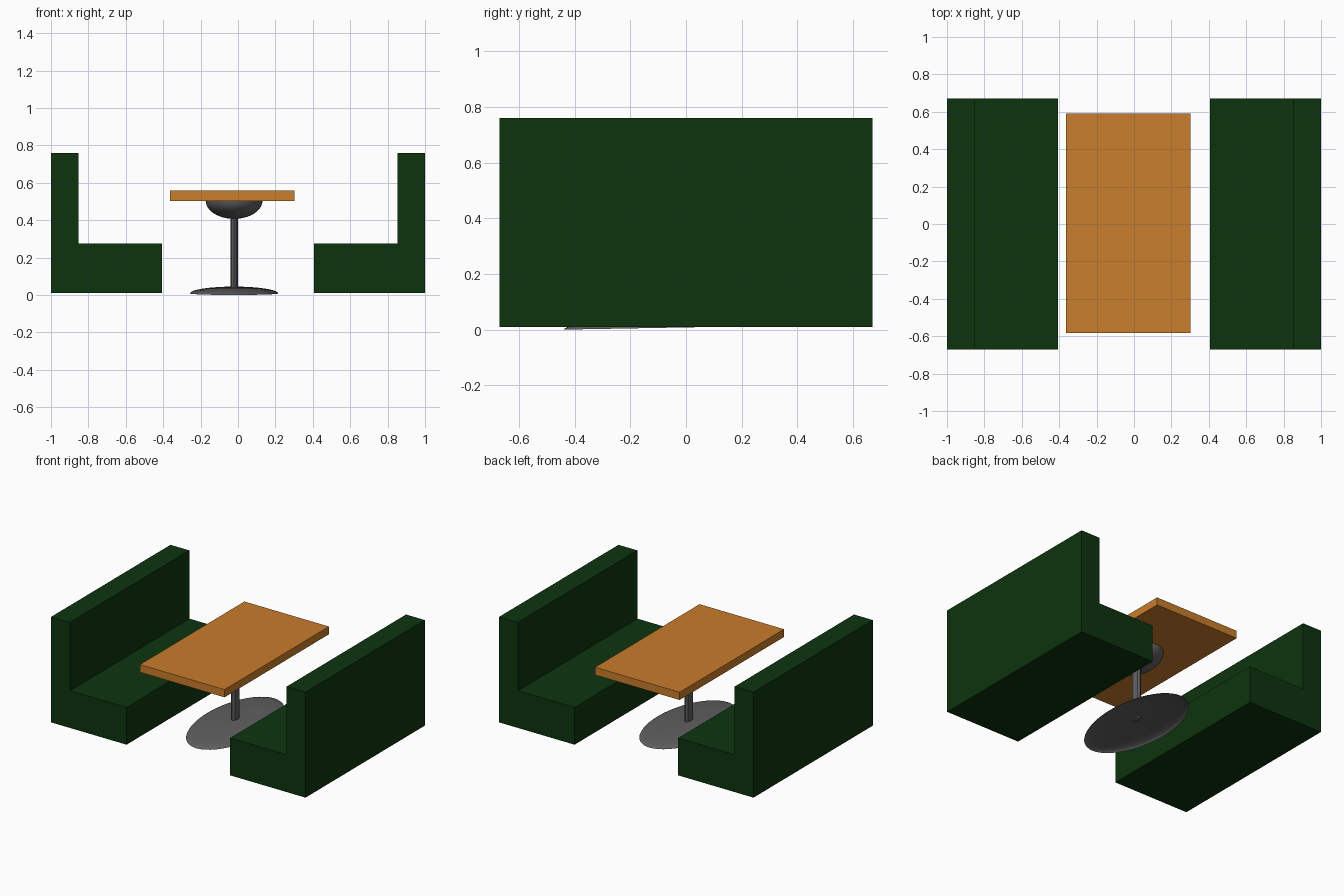
import bpy, bmesh, math

if "Cube" in bpy.data.objects:
    bpy.data.objects.remove(bpy.data.objects["Cube"])


def material(name, rgb):
    m = bpy.data.materials.new(name)
    m.diffuse_color = (*rgb, 1)
    m.use_nodes = True
    m.node_tree.nodes["Principled BSDF"].inputs["Base Color"].default_value = m.diffuse_color
    return m


GREEN = material("dark green upholstery", (0.004, 0.034, 0.0045))
ORANGE = material("orange wood", (0.584, 0.205, 0.025))
GREY = material("dark grey metal", (0.115, 0.115, 0.115))


def add_object(name, bm, mat):
    bmesh.ops.recalc_face_normals(bm, faces=bm.faces)
    me = bpy.data.meshes.new(name)
    bm.to_mesh(me)
    bm.free()
    me.materials.append(mat)
    ob = bpy.data.objects.new(name, me)
    bpy.context.collection.objects.link(ob)
    return ob


def extrude_profile(name, pts, y0, y1, mat):
    """Closed XZ profile swept along y."""
    bm = bmesh.new()
    face = bm.faces.new([bm.verts.new((x, y0, z)) for x, z in pts])
    new = bmesh.ops.extrude_face_region(bm, geom=[face])["geom"]
    verts = [v for v in new if isinstance(v, bmesh.types.BMVert)]
    bmesh.ops.translate(bm, verts=verts, vec=(0, y1 - y0, 0))
    return add_object(name, bm, mat)


def shell_dome(name, rx, ry, height, loc, mat, tilt=0, segs=48, rings=10):
    """Open elliptical half dome; negative height makes a bowl."""
    bm = bmesh.new()
    bmesh.ops.create_uvsphere(bm, u_segments=segs, v_segments=rings * 2, radius=1)
    low = [v for v in bm.verts if v.co.z < -1e-4]
    bmesh.ops.delete(bm, geom=low, context='VERTS')
    for v in bm.verts:
        v.co = (v.co.x * rx, v.co.y * ry, v.co.z * height)
    ob = add_object(name, bm, mat)
    for p in ob.data.polygons:
        p.use_smooth = True
    ob.location = loc
    ob.rotation_euler.x = tilt
    return ob


# Two L-shaped benches facing each other
for name, s in (("left_bench", -1), ("right_bench", 1)):
    profile = [(0.407, 0.01), (1, 0.01), (1, 0.76),
               (0.852, 0.76), (0.852, 0.275), (0.407, 0.275)]
    extrude_profile(name, [(s * x, z) for x, z in profile], -0.67, 0.67, GREEN)

# Table top
extrude_profile("table_top", [(-0.363, 0.503), (0.302, 0.503), (0.302, 0.558), (-0.363, 0.558)],
                -0.583, 0.59, ORANGE)

# Pedestal: hollow oval foot, oval pole and bowl under the top
CX = -0.021
shell_dome("table_foot", 0.236, 0.44, 0.036, (CX, 0, 0.008), GREY, tilt=0.018)
shell_dome("table_bowl", 0.152, 0.2, -0.097, (CX, 0, 0.504), GREY)

bm = bmesh.new()
bmesh.ops.create_cone(bm, cap_ends=True, segments=8, radius1=1, radius2=1, depth=1)
bmesh.ops.scale(bm, verts=bm.verts, vec=(0.02, 0.037, 0.39))
pole = add_object("table_pole", bm, GREY)
pole.location = (CX, 0, 0.23)
